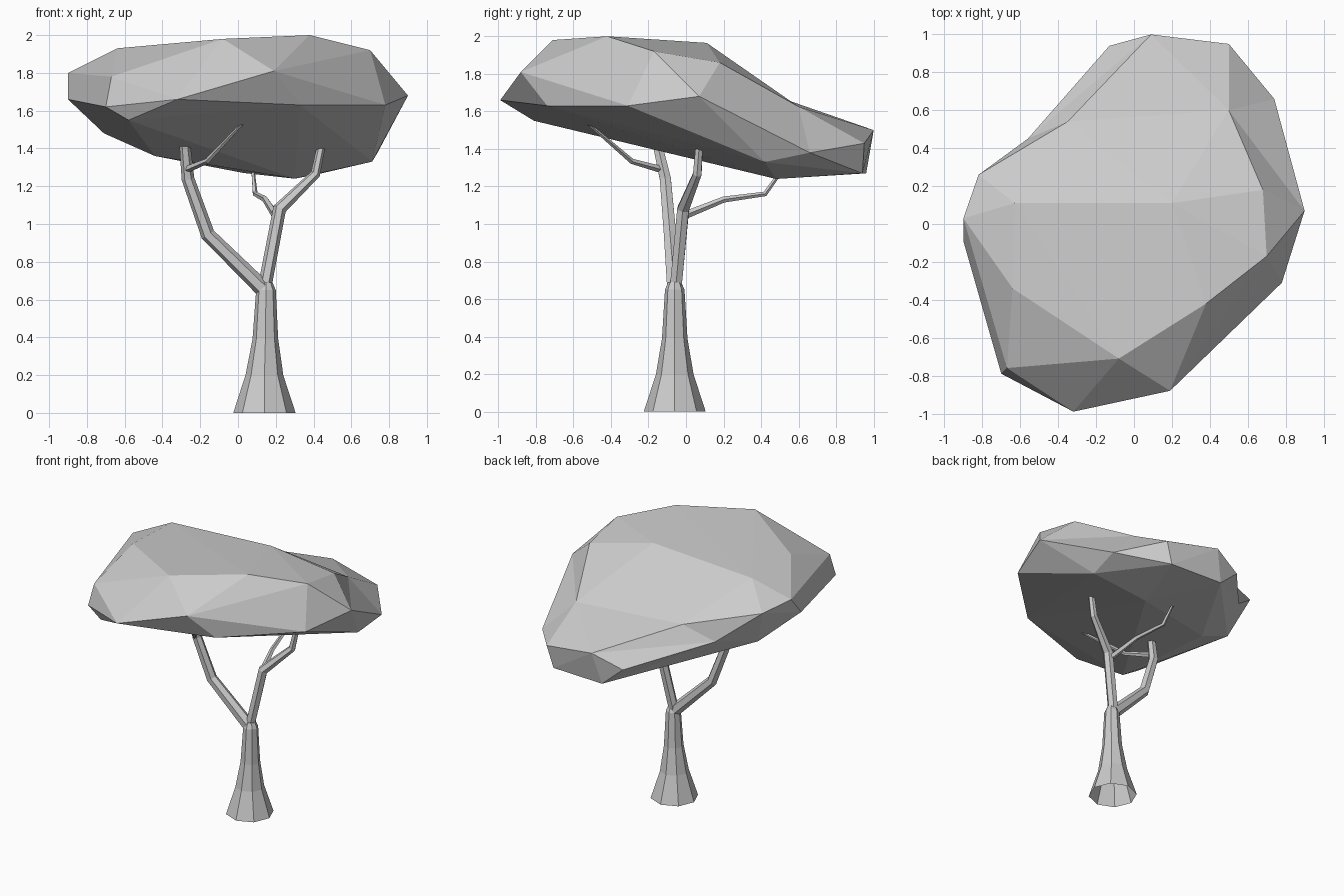
import bpy, bmesh
from math import sin, cos, pi
from mathutils import Vector

if "Cube" in bpy.data.objects:
    bpy.data.objects.remove(bpy.data.objects["Cube"])


def finish(name, bm):
    bmesh.ops.recalc_face_normals(bm, faces=bm.faces[:])
    mesh = bpy.data.meshes.new(name)
    bm.to_mesh(mesh)
    bm.free()
    obj = bpy.data.objects.new(name, mesh)
    bpy.context.collection.objects.link(obj)
    return obj


def tapered_tube(name, path, sides, cap_start=True):
    """Low-poly tube through (x, y, z, radius) points."""
    bm = bmesh.new()
    pts = [Vector(p[:3]) for p in path]
    rings = []
    for i, p in enumerate(pts):
        a, b = pts[max(i - 1, 0)], pts[min(i + 1, len(pts) - 1)]
        if 0 < i < len(pts) - 1:
            t = ((p - a).normalized() + (b - p).normalized()).normalized()
        else:
            t = (b - a).normalized()
        u = Vector((1, 0, 0))
        u = (u - t * u.dot(t)).normalized()
        w = t.cross(u)
        r = path[i][3]
        rings.append([bm.verts.new(p + r * (u * cos(2 * pi * k / sides) + w * sin(2 * pi * k / sides)))
                      for k in range(sides)])
    for lo, hi in zip(rings, rings[1:]):
        for k in range(sides):
            n = (k + 1) % sides
            bm.faces.new((lo[k], lo[n], hi[n], hi[k]))
    bm.faces.new(rings[-1])
    if cap_start:
        bm.faces.new(rings[0])
    return finish(name, bm)


# Flared trunk, open underneath
tapered_tube("trunk", [(.14, -.06, 0, .165), (.14, -.06, .2, .1), (.145, -.06, .39, .068),
                       (.148, -.06, .65, .052), (.148, -.06, .69, .035)], 8, cap_start=False)

# Two main limbs and their side branches
tapered_tube("left_limb", [(.15, -.06, .64, .045), (-.16, -.085, .945, .038),
                           (-.265, -.11, 1.24, .034), (-.285, -.16, 1.46, .028)], 6)
tapered_tube("right_limb", [(.14, -.055, .66, .036), (.22, -.015, 1.08, .036),
                            (.41, .06, 1.265, .026), (.44, .07, 1.41, .022)], 6)
tapered_tube("left_side_branch", [(-.27, -.13, 1.29, .02), (-.16, -.29, 1.335, .015),
                                  (.05, -.55, 1.56, .008)], 5)
tapered_tube("right_side_branch", [(.2, -.01, 1.045, .022), (.145, .2, 1.13, .017),
                                   (.09, .42, 1.16, .014), (.08, .5, 1.27, .01)], 5)

# Canopy: faceted hull through its corner points
crown = [(-.08, -.71, 1.98), (.38, -.42, 2.0), (.7, -.17, 1.92), (.2, .11, 1.965),
         (.68, .18, 1.86), (-.63, .11, 1.92), (-.64, -.34, 1.93)]
rim = [(.19, -.88, 1.81), (-.32, -.99, 1.66), (-.67, -.76, 1.78), (-.7, -.79, 1.62),
       (-.9, -.09, 1.66), (-.9, .03, 1.8), (-.82, .26, 1.76), (-.13, .94, 1.41),
       (.09, 1.0, 1.5), (.5, .95, 1.43), (.74, .66, 1.38), (.9, .07, 1.68),
       (.78, -.31, 1.63), (.33, -.74, 1.63)]
underside = [(-.58, -.81, 1.55), (-.71, .15, 1.48), (-.44, .2, 1.36),
             (.03, .96, 1.27), (.45, .94, 1.27), (.3, .48, 1.24), (.71, .42, 1.33)]
# Hollows: position used for the hull, then the dented position
hollows = [((.52, .62, 1.72), (.5, .6, 1.625)),
           ((-.37, .56, 1.74), (-.35, .54, 1.66)),
           ((-.6, .56, 1.58), (-.56, .45, 1.55))]

bm = bmesh.new()
for p in crown + rim + underside:
    bm.verts.new(p)
dents = [(bm.verts.new(p), q) for p, q in hollows]
bmesh.ops.convex_hull(bm, input=bm.verts[:])
for v, q in dents:
    if v.is_valid:
        v.co = q
loose = [v for v in bm.verts if not v.link_faces]
bmesh.ops.delete(bm, geom=loose, context='VERTS')
finish("canopy", bm)
